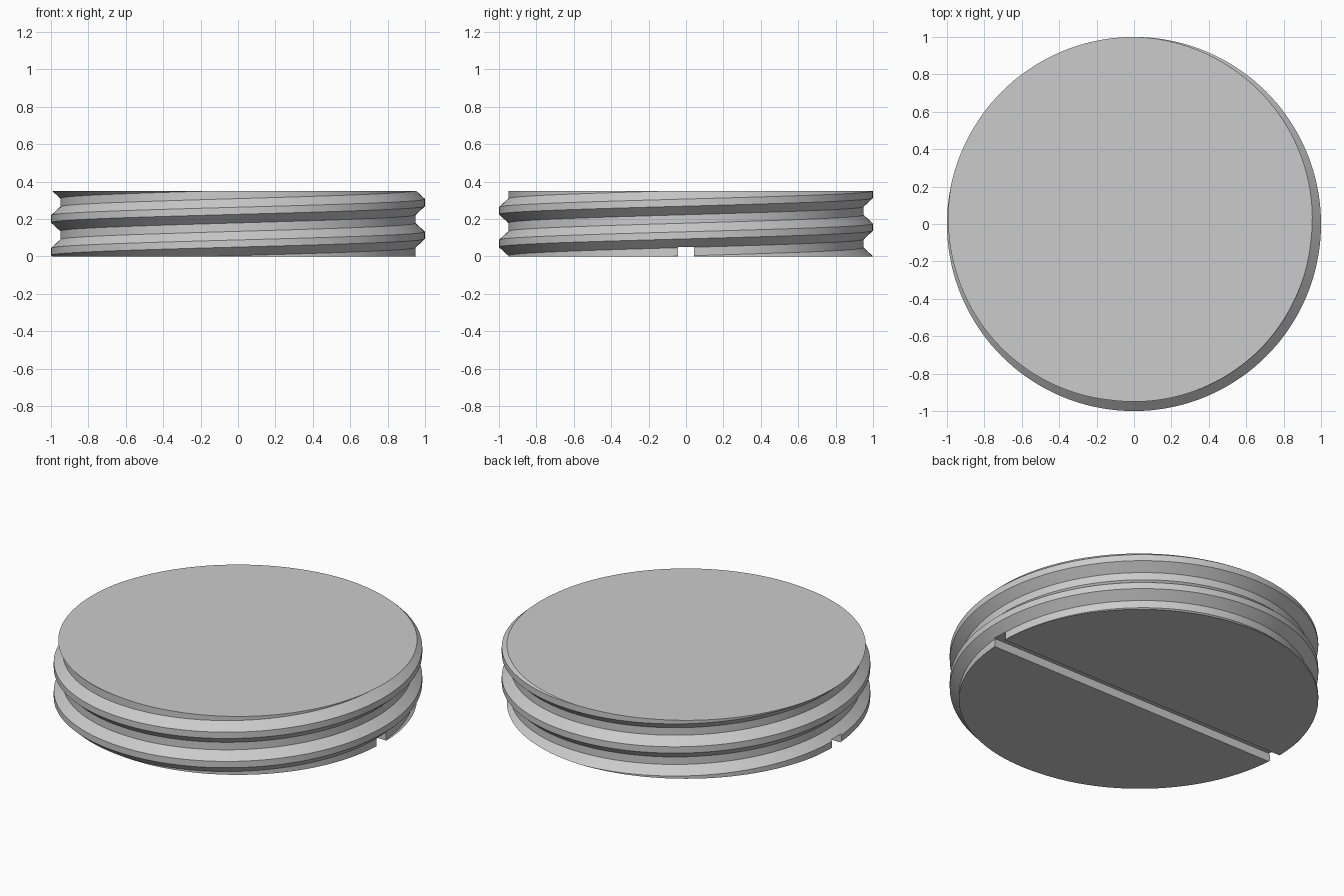
import bpy, bmesh, math
from mathutils import Vector

cube = bpy.data.objects.get("Cube")
if cube:
    bpy.data.objects.remove(cube, do_unlink=True)

HEIGHT = 0.35
PITCH = 0.175
SEGMENTS = 144
ROOT, CREST = 0.95, 1.0

grey = bpy.data.materials.new("light grey")
grey.use_nodes = True
colour = (0.6, 0.6, 0.6, 1)
grey.diffuse_color = colour
grey.node_tree.nodes["Principled BSDF"].inputs["Base Color"].default_value = colour

# One thread tooth: (radius, height from the crest centre)
tooth = [(ROOT, -0.065), (CREST, -0.019), (CREST, 0.019), (ROOT, 0.065)]

# Sweep the thread as a helix that overshoots both ends
bm = bmesh.new()
columns = []
for i in range(SEGMENTS + 1):
    a = math.tau * i / SEGMENTS
    lift = 0.1125 + PITCH * i / SEGMENTS
    columns.append([
        bm.verts.new((r * math.cos(a), r * math.sin(a), lift + z + turn * PITCH))
        for turn in range(-3, 4) for r, z in tooth])
for left, right in zip(columns, columns[1:]):
    for j in range(len(left) - 1):
        bm.faces.new((left[j], right[j], right[j + 1], left[j + 1]))
bmesh.ops.remove_doubles(bm, verts=bm.verts, dist=1e-4)

# Trim the ends flat and cap them
for z, direction in ((0, -1), (HEIGHT, 1)):
    cut = bmesh.ops.bisect_plane(
        bm, geom=bm.verts[:] + bm.edges[:] + bm.faces[:], dist=1e-5,
        plane_co=Vector((0, 0, z)), plane_no=Vector((0, 0, direction)),
        clear_outer=True)
    bmesh.ops.holes_fill(bm, edges=[e for e in bm.edges if e.is_boundary
                                    and all(abs(v.co.z - z) < 1e-4 for v in e.verts)], sides=0)
bmesh.ops.recalc_face_normals(bm, faces=bm.faces)
mesh = bpy.data.meshes.new("threaded_plug")
bm.to_mesh(mesh)
bm.free()
plug = bpy.data.objects.new("threaded_plug", mesh)
bpy.context.collection.objects.link(plug)
mesh.materials.append(grey)

# Driver slot across the underside
bpy.ops.mesh.primitive_cube_add(size=1, location=(0, 0, 0))
cutter = bpy.context.object
cutter.name = "slot_cutter"
cutter.scale = (2.4, 0.088, 0.1)
cutter.hide_render = True
cutter.data.materials.append(grey)
slot = plug.modifiers.new("slot", 'BOOLEAN')
slot.operation = 'DIFFERENCE'
slot.solver = 'EXACT'
slot.object = cutter

bpy.ops.object.select_all(action='DESELECT')
plug.select_set(True)
bpy.context.view_layer.objects.active = plug
bpy.ops.object.modifier_apply(modifier="slot")
bpy.data.objects.remove(cutter, do_unlink=True)
bpy.ops.object.shade_smooth_by_angle(angle=math.radians(25))
